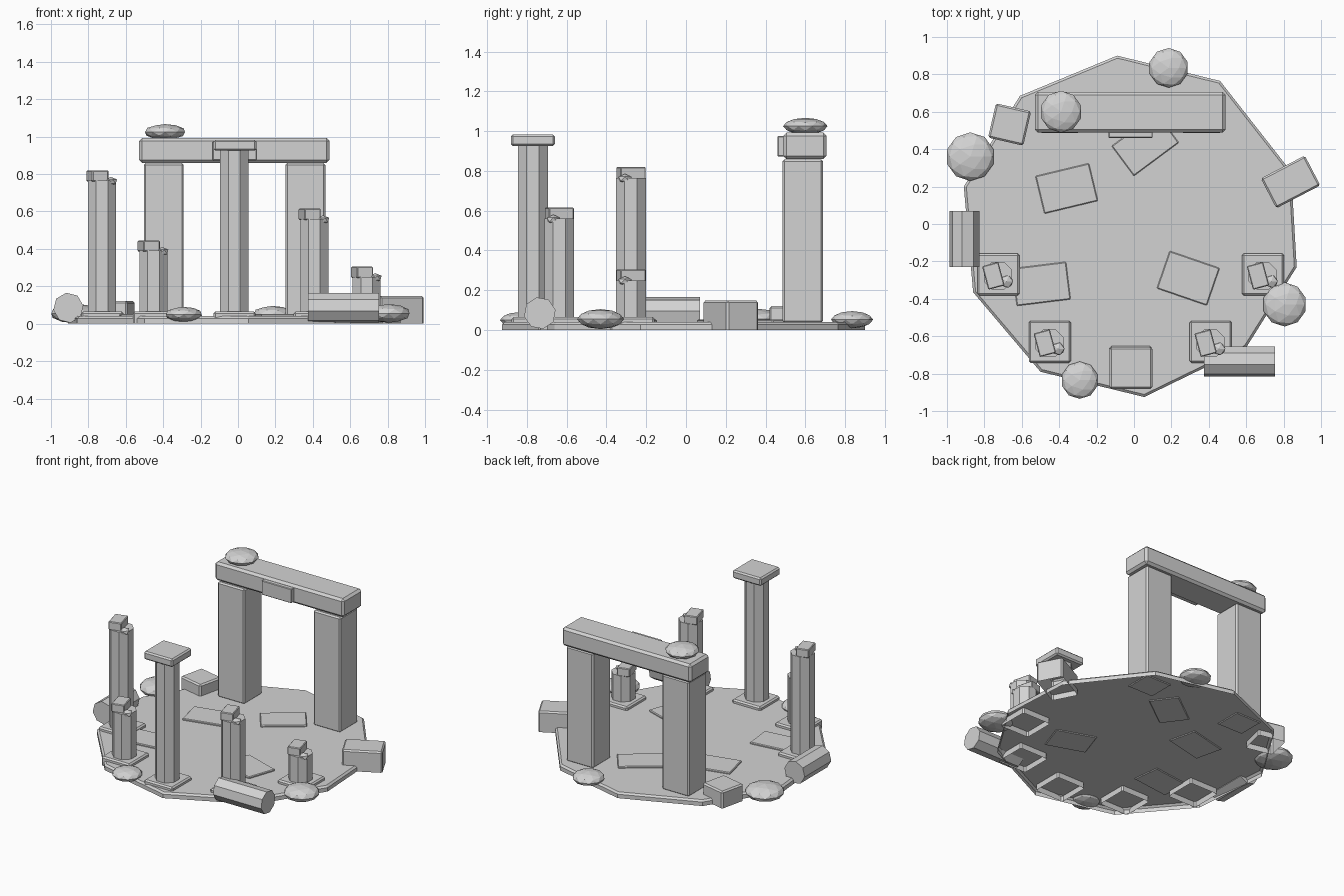
import bpy, bmesh, math
from mathutils import Matrix, Vector

if "Cube" in bpy.data.objects:
    bpy.data.objects.remove(bpy.data.objects["Cube"])

stone = bpy.data.materials.new("weathered_stone")
stone.diffuse_color = (0.65, 0.65, 0.65, 1)
stone.use_nodes = True
stone.node_tree.nodes["Principled BSDF"].inputs["Base Color"].default_value = stone.diffuse_color


def finish(name, bm, loc=(0, 0, 0), rot=(0, 0, 0)):
    me = bpy.data.meshes.new(name)
    bm.to_mesh(me)
    bm.free()
    me.materials.append(stone)
    ob = bpy.data.objects.new(name, me)
    ob.location = loc
    ob.rotation_euler = [math.radians(a) for a in rot]
    bpy.context.collection.objects.link(ob)
    return ob


def drop_bottom(bm):
    """Remove the hidden underside."""
    low = [f for f in bm.faces if f.normal.z < -0.9]
    bmesh.ops.delete(bm, geom=low, context='FACES')


def box(name, x, y, z0, z1, sx, sy, turn=0, bevel=0.01, open_bottom=False):
    bm = bmesh.new()
    bmesh.ops.create_cube(bm, size=1, matrix=Matrix.Diagonal((sx, sy, z1 - z0, 1)))
    if bevel:
        edges = [e for e in bm.edges
                 if not open_bottom or max(v.co.z for v in e.verts) > 0]
        bmesh.ops.bevel(bm, geom=edges, offset=bevel, segments=1, affect='EDGES')
    bm.normal_update()
    if open_bottom:
        drop_bottom(bm)
    return finish(name, bm, (x, y, (z0 + z1) / 2), (0, 0, turn))


def prism(name, loc, radius, length, rot=(0, 0, 0), roll=22.5):
    """Eight sided shaft along its local z."""
    bm = bmesh.new()
    bmesh.ops.create_cone(bm, cap_ends=True, segments=8, radius1=radius, radius2=radius,
                          depth=length, matrix=Matrix.Rotation(math.radians(roll), 4, 'Z'))
    return finish(name, bm, loc, rot)


def boulder(name, x, y, z, r, rz, sub=2):
    bm = bmesh.new()
    bmesh.ops.create_icosphere(bm, subdivisions=sub, radius=1,
                               matrix=Matrix.Diagonal((r, r, rz, 1)))
    return finish(name, bm, (x, y, z))


# Uneven ten sided ground slab with a chamfered rim
outline = [(-0.09, 0.90), (-0.61, 0.685), (-0.91, 0.20), (-0.86, -0.365), (-0.50, -0.79),
           (0.055, -0.925), (0.60, -0.66), (0.87, -0.23), (0.84, 0.28), (0.46, 0.765)]
bm = bmesh.new()
rings = [[bm.verts.new((x * s, y * s, z)) for x, y in outline]
         for s, z in ((1, 0), (1, 0.028), (0.985, 0.04))]
n = len(outline)
for a, b in zip(rings, rings[1:]):
    for i in range(n):
        j = (i + 1) % n
        bm.faces.new((a[i], a[j], b[j], b[i]))
bm.faces.new(rings[-1])
finish("ground_slab", bm)

# Archway: two posts, lintel and a plain front plate
for side, x in (("left", -0.397), ("right", 0.36)):
    box(f"arch_post_{side}", x, 0.587, 0.035, 0.858, 0.213, 0.203)
box("arch_lintel", -0.02, 0.598, 0.86, 0.992, 1.02, 0.218, bevel=0.016)
box("lintel_plate", -0.018, 0.48, 0.873, 0.975, 0.235, 0.04, bevel=0.004)

# Whole front column
R = 0.075 / math.cos(math.pi / 8)
box("front_plinth", -0.018, -0.765, 0, 0.065, 0.225, 0.225, open_bottom=True)
prism("front_shaft", (-0.02, -0.77, 0.495), R, 0.87)
box("front_capital", -0.016, -0.77, 0.925, 0.983, 0.228, 0.222)

# Broken columns, each with a chunk and a small rock on top
for i, (x, y, top) in enumerate([(-0.725, -0.27, 0.82), (-0.45, -0.63, 0.445),
                                 (0.41, -0.63, 0.615), (0.69, -0.27, 0.305)], 1):
    box(f"broken_plinth_{i}", x, y, 0, 0.065, 0.225, 0.225, open_bottom=True)
    z1 = top - 0.055
    prism(f"broken_shaft_{i}", (x - 0.002, y - 0.007, (0.06 + z1) / 2), R, z1 - 0.06)
    box(f"broken_chunk_{i}", x - 0.027, y - 0.007, z1 - 0.005, top, 0.09, 0.13, 15, 0.005)
    boulder(f"broken_rock_{i}", x + 0.044, y - 0.037, top - 0.06, 0.038, 0.025, 1)

# Loose paving stones
for i, (x, y, sx, sy, turn) in enumerate([(-0.36, 0.19, 0.295, 0.207, 13.5),
                                          (0.06, 0.426, 0.3, 0.2, 36.6),
                                          (0.29, -0.29, 0.283, 0.212, -19),
                                          (-0.495, -0.32, 0.29, 0.202, 7)], 1):
    box(f"paving_stone_{i}", x, y, 0.035, 0.052, sx, sy, turn, 0.005)

# Fallen blocks
box("fallen_block_right", 0.837, 0.225, 0, 0.148, 0.265, 0.18, 27.5, open_bottom=True)
box("fallen_block_left", -0.665, 0.532, 0, 0.12, 0.193, 0.188, -13, open_bottom=True)

# Fallen column drums lying on their sides
prism("fallen_drum_left", (-0.907, -0.08, 0.085), 0.081, 0.30, (90, 0, 0), 8)
prism("fallen_drum_front", (0.563, -0.735, 0.085), 0.081, 0.38, (0, 90, 0), 12)

# Flattened boulders around the rim and on the lintel
for i, b in enumerate([(-0.875, 0.36, 0.055, 0.13, 0.052), (0.185, 0.835, 0.052, 0.106, 0.043),
                       (0.805, -0.43, 0.055, 0.118, 0.05), (-0.29, -0.835, 0.05, 0.1, 0.04),
                       (-0.39, 0.60, 1.025, 0.112, 0.042)], 1):
    boulder(f"boulder_{i}", *b)
